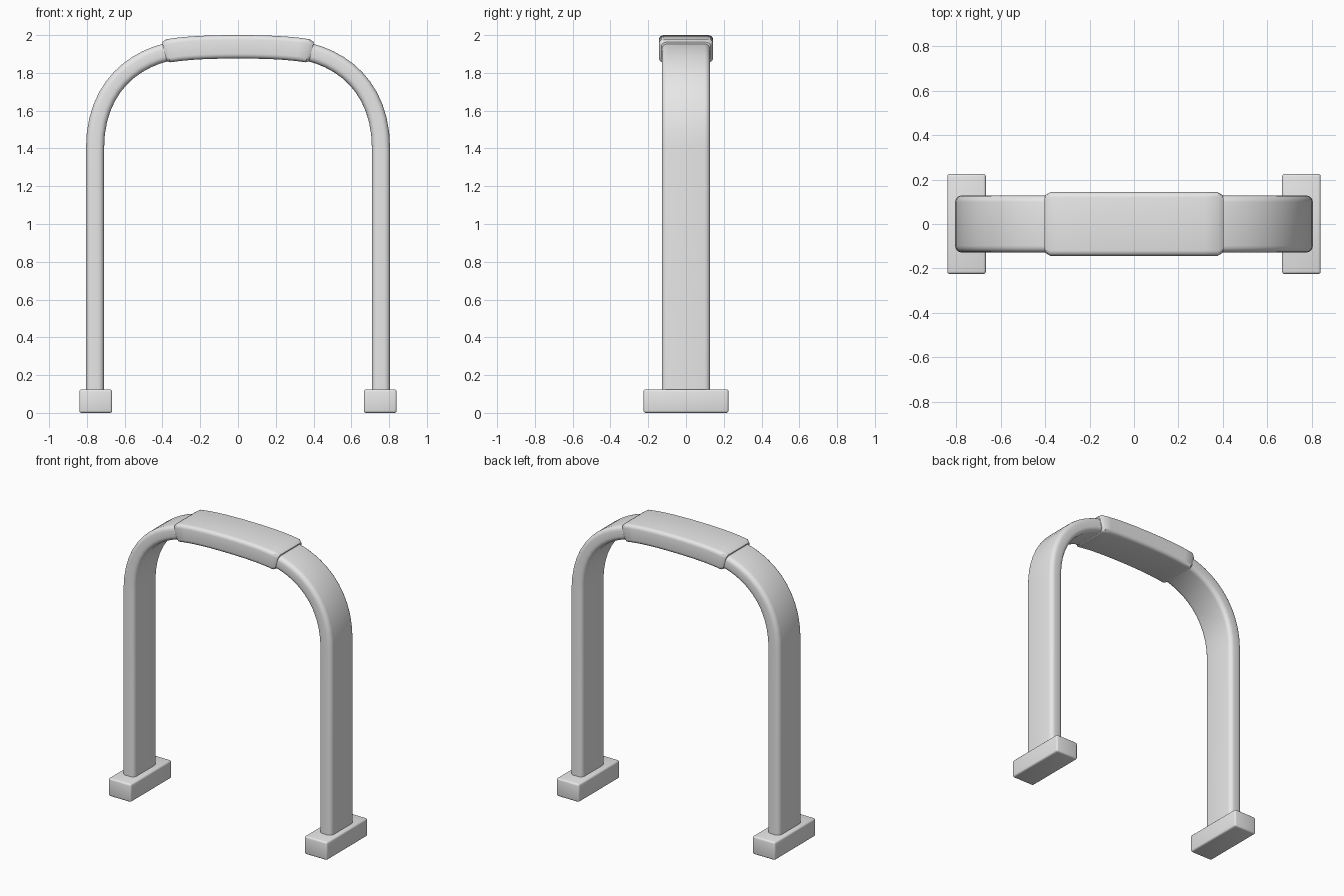
import bpy
import bmesh
from math import sin, cos, pi, radians
from mathutils import Vector
from mathutils.geometry import interpolate_bezier

cube = bpy.data.objects.get("Cube")
if cube:
    bpy.data.objects.remove(cube, do_unlink=True)

grey = bpy.data.materials.new("light grey")
grey.use_nodes = True
COLOUR = (0.8, 0.8, 0.8, 1)
grey.diffuse_color = COLOUR
grey.node_tree.nodes["Principled BSDF"].inputs["Base Color"].default_value = COLOUR


def finish(bm, name):
    bmesh.ops.recalc_face_normals(bm, faces=bm.faces[:])
    mesh = bpy.data.meshes.new(name)
    bm.to_mesh(mesh)
    bm.free()
    mesh.materials.append(grey)
    obj = bpy.data.objects.new(name, mesh)
    bpy.context.collection.objects.link(obj)
    bpy.ops.object.select_all(action='DESELECT')
    obj.select_set(True)
    bpy.context.view_layer.objects.active = obj
    bpy.ops.object.shade_smooth_by_angle(angle=radians(35))
    return obj


def rounded_rect(half_w, half_t, r, steps=4):
    """Cross-section: width runs along y, thickness across the path."""
    pts = []
    for k, (sx, sy) in enumerate([(1, 1), (-1, 1), (-1, -1), (1, -1)]):
        for i in range(steps + 1):
            a = (k + i / steps) * pi / 2
            pts.append((sx * (half_w - r) + r * cos(a), sy * (half_t - r) + r * sin(a)))
    return pts


def sweep(name, path, sections):
    """Skin one cross-section per path point, the path lying in the xz plane."""
    bm = bmesh.new()
    rings = []
    for i, (p, section) in enumerate(zip(path, sections)):
        t = (path[min(i + 1, len(path) - 1)] - path[max(i - 1, 0)]).normalized()
        n = Vector((t.z, 0, -t.x))
        rings.append([bm.verts.new(p + Vector((0, u, 0)) + n * v) for u, v in section])
    for a, b in zip(rings, rings[1:]):
        for i in range(len(a)):
            j = (i + 1) % len(a)
            bm.faces.new((a[i], a[j], b[j], b[i]))
    bm.faces.new(rings[0])
    bm.faces.new(rings[-1])
    return finish(bm, name)


def mirrored(half):
    """Complete a half path that ends at the centre."""
    return half + [Vector((-p.x, 0, p.z)) for p in reversed(half[:-1])]


def point(x, z):
    return Vector((x, 0, z))


# Flat bar: straight legs, rounded shoulders, shallow crown
shoulder = interpolate_bezier(point(0.757, 1.4), point(0.757, 1.7),
                              point(0.58, 1.86), point(0.376, 1.91), 12)
crown = interpolate_bezier(point(0.376, 1.91), point(0.27, 1.935),
                           point(0.12, 1.938), point(0, 1.938), 6)
bar_path = mirrored([point(0.757, 0.06)] + shoulder + crown[1:])
bar_section = rounded_rect(0.128, 0.048, 0.03)
sweep("arched_bar", bar_path, [bar_section] * len(bar_path))

# Thicker sleeve over the crown, chamfered at both ends
sleeve_arc = interpolate_bezier(point(0.37, 1.917), point(0.26, 1.935),
                                point(0.12, 1.938), point(0, 1.938), 7)
sleeve_path = mirrored([point(0.389, 1.912)] + sleeve_arc)
full = rounded_rect(0.144, 0.062, 0.025)
end = rounded_rect(0.131, 0.052, 0.025)
sections = [end] + [full] * (len(sleeve_path) - 2) + [end]
sweep("grip_sleeve", sleeve_path, sections)

# Foot blocks
for side, name in ((1, "left_foot"), (-1, "right_foot")):
    bm = bmesh.new()
    bmesh.ops.create_cube(bm, size=1)
    bmesh.ops.scale(bm, vec=(0.174, 0.45, 0.125), verts=bm.verts[:])
    bmesh.ops.translate(bm, vec=(side * 0.753, 0, 0.0625), verts=bm.verts[:])
    bmesh.ops.bevel(bm, geom=bm.edges[:], offset=0.012, segments=3,
                    profile=0.5, affect='EDGES')
    finish(bm, name)
